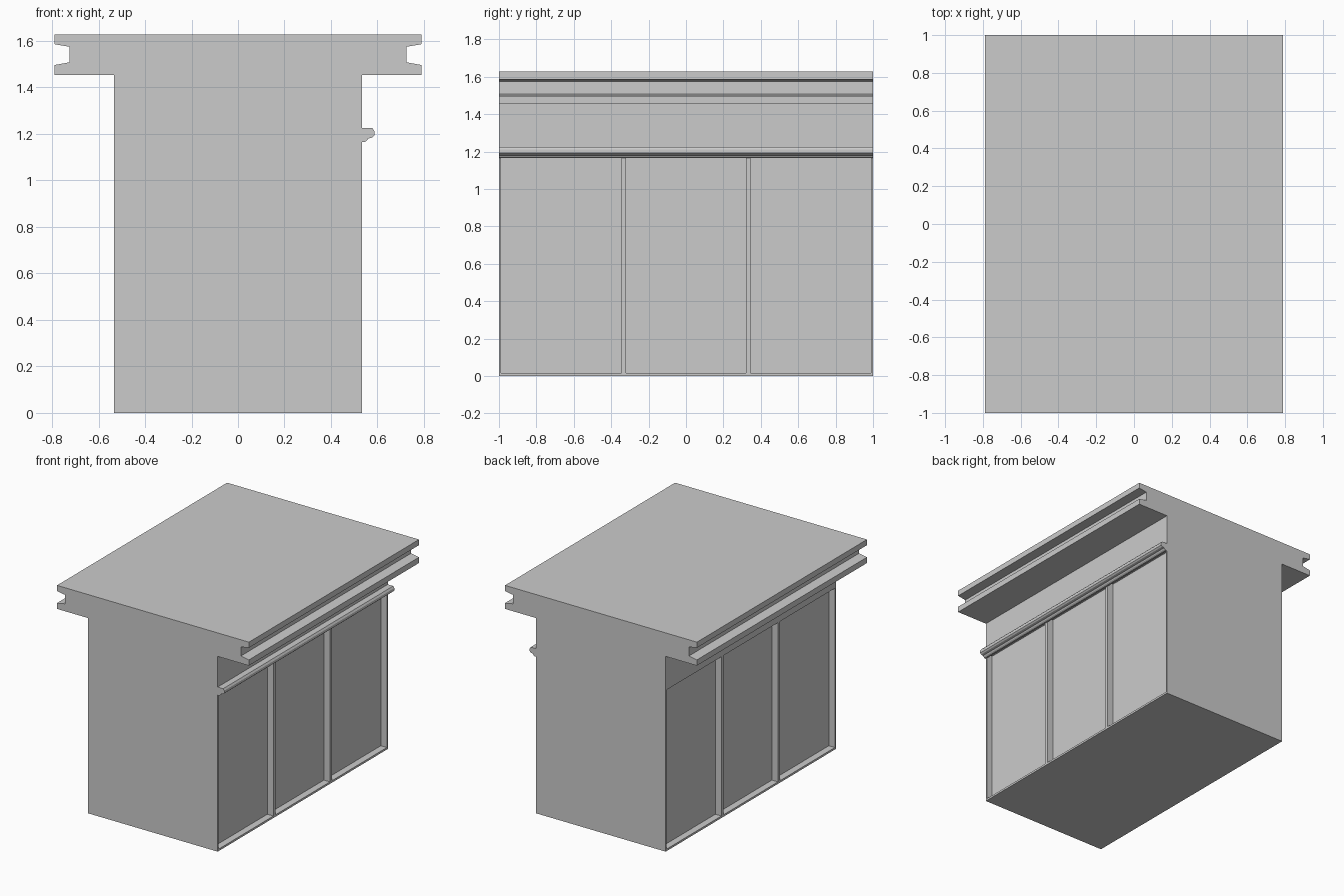
import bpy, bmesh

if "Cube" in bpy.data.objects:
    bpy.data.objects.remove(bpy.data.objects["Cube"])


def make_object(name, bm):
    bmesh.ops.recalc_face_normals(bm, faces=bm.faces)
    mesh = bpy.data.meshes.new(name)
    bm.to_mesh(mesh)
    bm.free()
    obj = bpy.data.objects.new(name, mesh)
    bpy.context.collection.objects.link(obj)
    return obj


def extrude_profile(name, points):
    """Extrude an x-z outline along y from -1 to 1."""
    bm = bmesh.new()
    face = bm.faces.new([bm.verts.new((x, -1, z)) for x, z in points])
    ext = bmesh.ops.extrude_face_region(bm, geom=[face])
    verts = [v for v in ext["geom"] if isinstance(v, bmesh.types.BMVert)]
    bmesh.ops.translate(bm, verts=verts, vec=(0, 2, 0))
    return make_object(name, bm)


def add_box(bm, lo, hi):
    verts = bmesh.ops.create_cube(bm, size=1)["verts"]
    for v in verts:
        v.co = [(a + b) / 2 + c * (b - a) for a, b, c in zip(lo, hi, v.co)]


# T-shaped body with a grooved overhanging top, mirrored about x = 0
half = [(0.533, 0), (0.533, 1.453), (0.79, 1.453), (0.79, 1.496),
        (0.725, 1.508), (0.725, 1.575), (0.79, 1.586), (0.79, 1.628)]
body = extrude_profile("counter_body", half + [(-x, z) for x, z in reversed(half)])

# Three recessed panels on each long side
DEPTH = 0.05
bm = bmesh.new()
for y0, y1 in [(-0.99, -0.345), (-0.32, 0.32), (0.345, 0.99)]:
    add_box(bm, (0.533 - DEPTH, y0, 0.015), (0.6, y1, 1.2))
    add_box(bm, (-0.6, y0, 0.015), (DEPTH - 0.533, y1, 1.2))
cutter = make_object("panel_cutter", bm)
cutter.hide_render = True

mod = body.modifiers.new("panels", "BOOLEAN")
mod.operation = "DIFFERENCE"
mod.solver = "EXACT"
mod.object = cutter
bpy.context.view_layer.objects.active = body
bpy.ops.object.modifier_apply(modifier=mod.name)
bpy.data.objects.remove(cutter)

# Moulding rail along the right side only
extrude_profile("moulding_rail", [
    (0.533, 1.165), (0.545, 1.165), (0.555, 1.172), (0.56, 1.18),
    (0.577, 1.184), (0.587, 1.193), (0.587, 1.212), (0.578, 1.225),
    (0.533, 1.225)])
